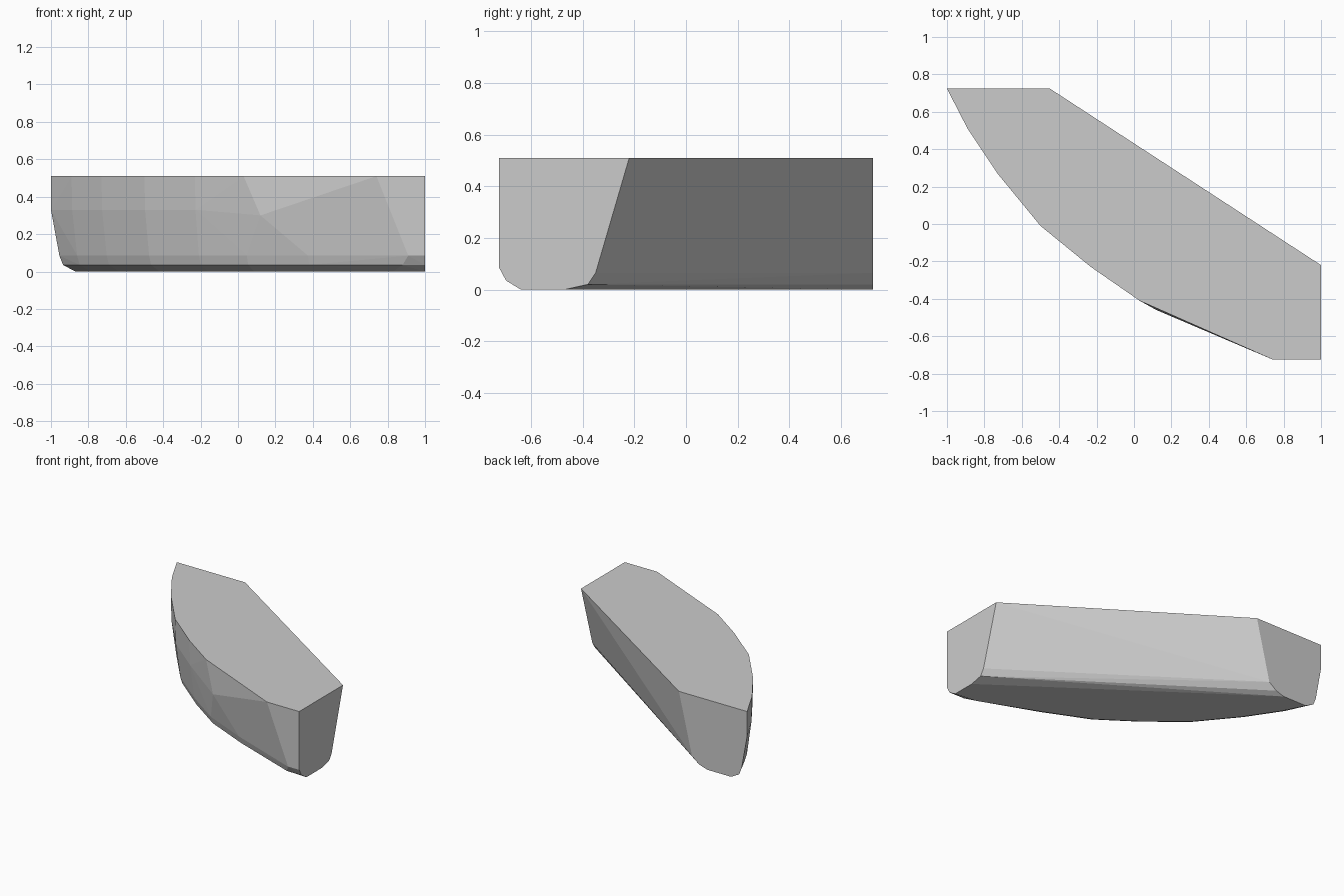
import bpy, bmesh, math
from mathutils import Vector

if "Cube" in bpy.data.objects:
    bpy.data.objects.remove(bpy.data.objects["Cube"])

TOP = 0.51
Y = 0.724
bm = bmesh.new()


def ring(z, points):
    for x, y in points:
        bm.verts.new((x, y, z))


# Curved front outline between its two end points, left to right
LEFT, RIGHT = (-1, Y), (0.74, -Y)
front = [(-0.89, 0.51), (-0.73, 0.27), (-0.5, -0.01),
         (-0.23, -0.23), (0.03, -0.41), (0.36, -0.556)]


def inset(d):
    """Move the inner points of the front outline inwards by d."""
    path = [Vector(p) for p in [LEFT] + front + [RIGHT]]
    moved = []
    for a, p, b in zip(path, path[1:], path[2:]):
        t = ((p - a).normalized() + (b - p).normalized()).normalized()
        moved.append(p + d * Vector((-t.y, t.x)))
    return moved


# Flat top with the sloping back wall's upper edge
ring(TOP, [LEFT] + front + [RIGHT, (1, -Y), (1, -0.22), (-0.45, Y)])

# Slight bulge in the upper front wall
ring(0.33, [LEFT] + inset(0.004)[:4])
ring(0.30, [(0.12, -0.46)])

# Lower front wall, chamfer and underside: (height, inset, left end, right end)
for z, d, left_x, right, corner_y in [
        (0.085, 0.035, -0.955, (0.91, -Y), -Y),
        (0.035, 0.050, -0.935, (0.88, -0.695), -0.697),
        (0.000, 0.115, -0.870, (0.83, -0.62), -0.64)]:
    ring(z, [(left_x, Y)] + inset(d) + [right, (1, corner_y)])

# Back wall lower edges: (height, y at right end, x at back end)
for z, y, x in [(0.065, -0.35, -0.556), (0.020, -0.38, -0.615), (0, -0.47, -0.68)]:
    ring(z, [(1, y), (x, Y)])

# Wrap one solid around all the sections
hull = bmesh.ops.convex_hull(bm, input=bm.verts[:])
bmesh.ops.delete(bm, geom=[v for v in bm.verts if not v.link_faces], context='VERTS')
bmesh.ops.dissolve_limit(bm, angle_limit=math.radians(0.5),
                         verts=bm.verts[:], edges=bm.edges[:])
bmesh.ops.recalc_face_normals(bm, faces=bm.faces)

mesh = bpy.data.meshes.new("hull_block")
bm.to_mesh(mesh)
bm.free()
obj = bpy.data.objects.new("hull_block", mesh)
bpy.context.collection.objects.link(obj)
